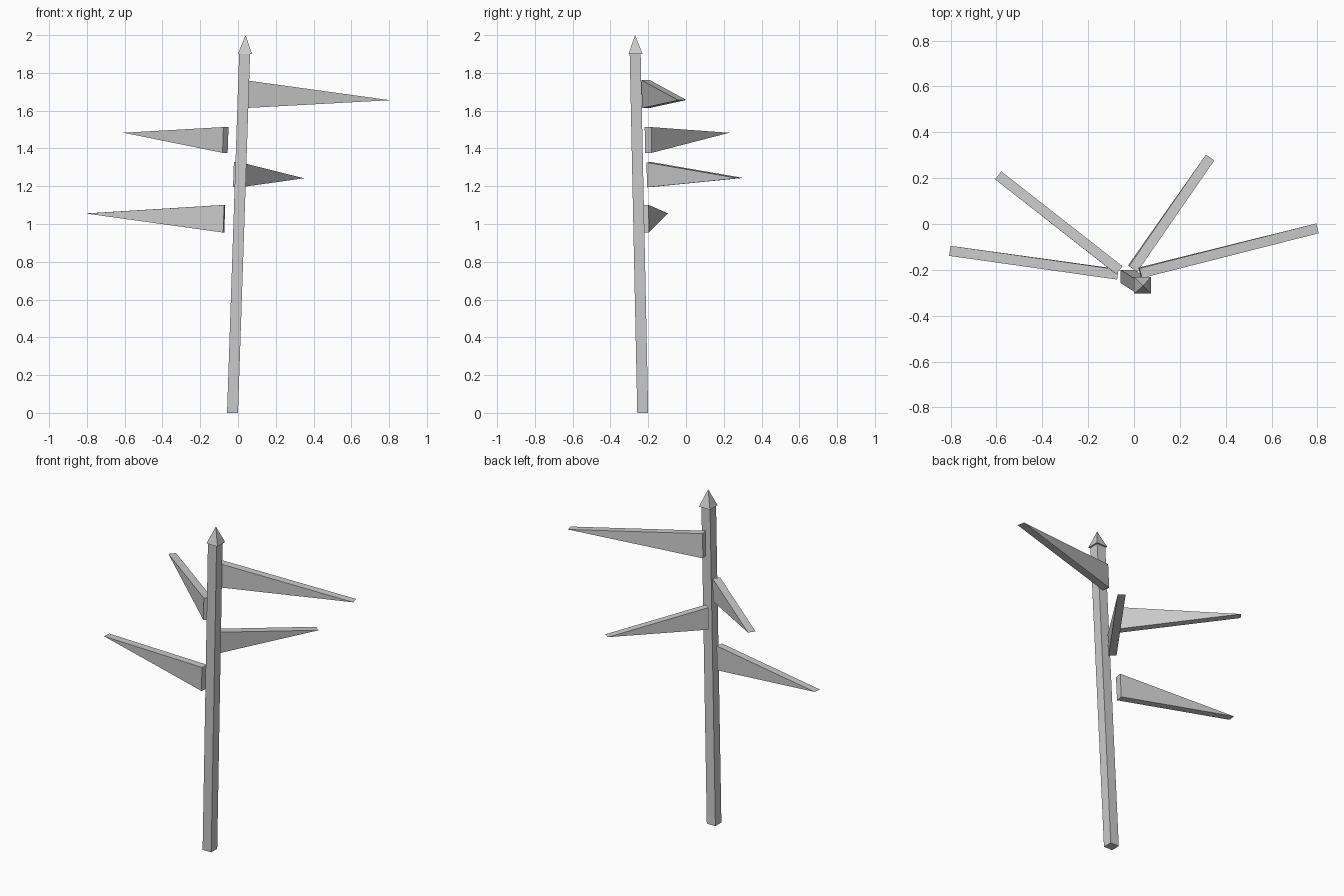
import bpy
from mathutils import Vector

if "Cube" in bpy.data.objects:
    bpy.data.objects.remove(bpy.data.objects["Cube"])


def make(name, verts, faces):
    mesh = bpy.data.meshes.new(name)
    mesh.from_pydata([tuple(v) for v in verts], [], faces)
    mesh.update()
    ob = bpy.data.objects.new(name, mesh)
    bpy.context.collection.objects.link(ob)
    return ob


def square(x, y, z, half):
    return [Vector((x + sx * half, y + sy * half, z))
            for sx, sy in ((-1, -1), (1, -1), (1, 1), (-1, 1))]


LEAN = Vector((0.034, -0.021, 1.0))  # post lean per unit height

# Leaning square post
make("post", square(-0.029, -0.229, 0, 0.029) + square(0.035, -0.269, 1.9, 0.029),
     [(3, 2, 1, 0), (4, 5, 6, 7)] + [(i, (i + 1) % 4, (i + 1) % 4 + 4, i + 4) for i in range(4)])

# Pyramid cap overhanging the post
make("post_cap", square(0.037, -0.267, 1.9, 0.037) + [Vector((0.040, -0.270, 2.0))],
     [(3, 2, 1, 0)] + [(i, (i + 1) % 4, 4) for i in range(4)])


def sign(name, base, tip, height, half=0.022):
    """Wedge board: tall at the post, tapering to a sharp edge."""
    base, tip = Vector(base), Vector(tip)
    d = tip - base
    side = Vector((-d.y, d.x, 0)).normalized() * half
    side.z = -(side.x * LEAN.x + side.y * LEAN.y)
    up = LEAN * (height / 2)
    verts = [base - side - up, base - side + up, tip - side,
             base + side - up, base + side + up, tip + side]
    make(name, verts, [(0, 2, 1), (3, 4, 5), (0, 1, 4, 3), (1, 2, 5, 4), (2, 0, 3, 5)])


# Four direction boards, top to bottom
sign("sign_top_right", (0.027, -0.213, 1.688), (0.800, -0.019, 1.656), 0.148)
sign("sign_upper_left", (-0.066, -0.200, 1.445), (-0.592, 0.212, 1.483), 0.136)
sign("sign_middle_right", (-0.006, -0.195, 1.261), (0.332, 0.290, 1.243), 0.132)
sign("sign_lower_left", (-0.073, -0.219, 1.028), (-0.803, -0.117, 1.056), 0.146)

# Outward normals
import bmesh
for ob in bpy.context.collection.objects:
    bm = bmesh.new()
    bm.from_mesh(ob.data)
    bmesh.ops.recalc_face_normals(bm, faces=bm.faces)
    bm.to_mesh(ob.data)
    bm.free()
